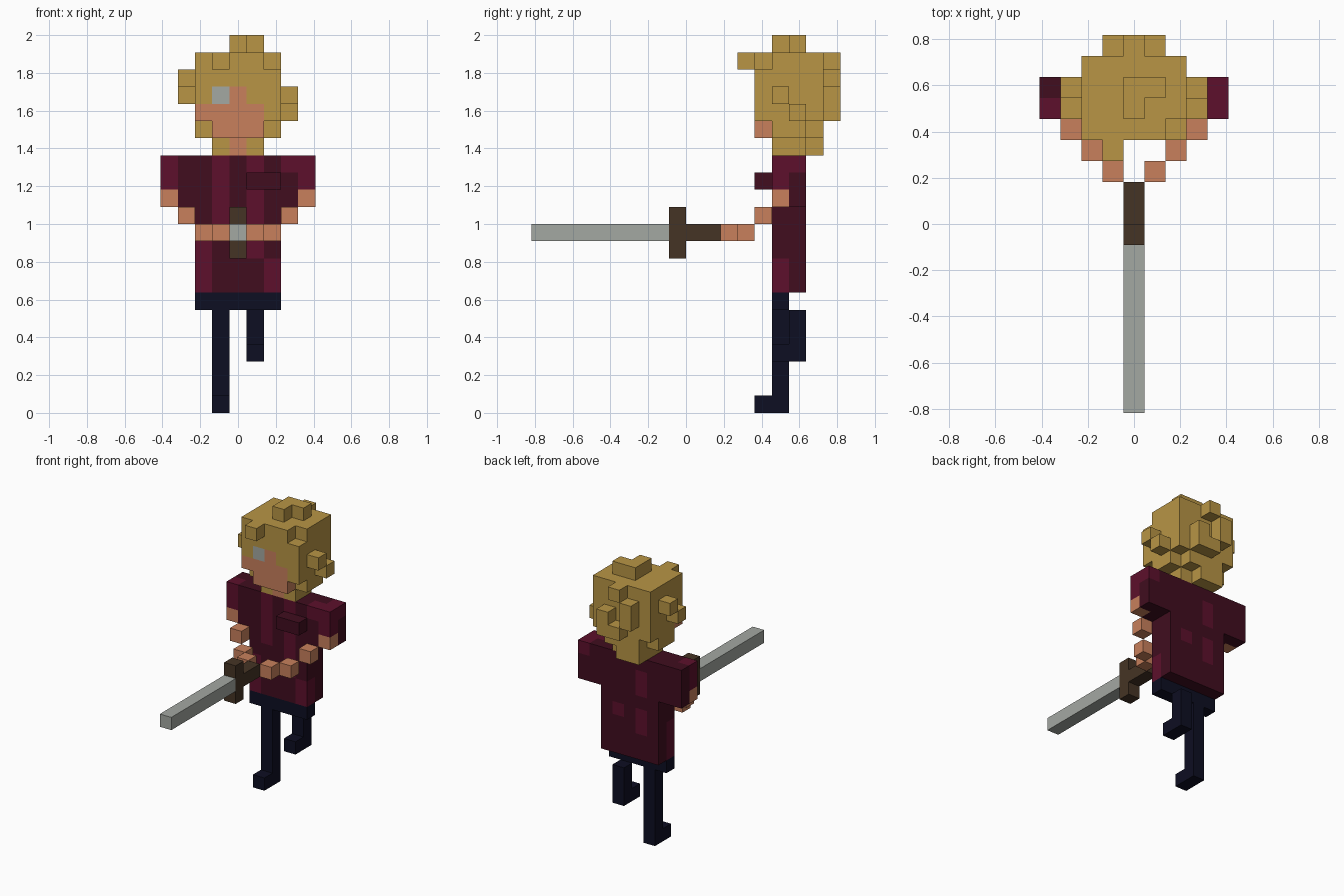
import bpy, bmesh
from mathutils import Vector

if "Cube" in bpy.data.objects:
    bpy.data.objects.remove(bpy.data.objects["Cube"])

V = 1 / 11          # edge of one cube

def mat(name, rgb):
    m = bpy.data.materials.new(name)
    m.diffuse_color = (*rgb, 1)
    m.use_nodes = True
    m.node_tree.nodes["Principled BSDF"].inputs["Base Color"].default_value = m.diffuse_color
    return m

MATS = {
    "hair": mat("golden hair", (.48, .30, .06)),
    "skin": mat("skin", (.58, .216, .107)),
    "wine": mat("dark wine cloth", (.052, .004, .0135)),
    "plum": mat("bright wine cloth", (.109, .005, .025)),
    "navy": mat("navy cloth", (.004, .0044, .016)),
    "wood": mat("brown grip", (.06, .034, .018)),
    "steel": mat("steel grey", (.371, .392, .361)),
}

cells = {}          # (x, y, z) cube -> (part, colour)

def box(part, colour, x, y, z):
    """Fill an inclusive block of cubes; each range is (first, last) or one number."""
    r = [(a, a) if isinstance(a, int) else a for a in (x, y, z)]
    for i in range(r[0][0], r[0][1] + 1):
        for j in range(r[1][0], r[1][1] + 1):
            for k in range(r[2][0], r[2][1] + 1):
                cells[i, j, k] = (part, colour)

def tint(colour, x, y, z):
    """Recolour one jacket block."""
    box("jacket", colour, x, y, z)

# head of hair: core block, tapering to the neck
box("hair", "hair", (-2, 2), (4, 7), (17, 20))
box("hair", "hair", (-2, 2), (5, 6), 16)
box("hair", "hair", (-1, 1), 7, 16)
box("hair", "hair", (-1, 1), 6, 15)
box("hair", "hair", (-1, 0), 7, 15)
box("hair", "hair", -1, 5, 15)
box("hair", "hair", 1, 5, 15)
del cells[2, 4, 20]
# loose curls
box("hair", "hair", (0, 1), 6, 21)
for curl in ((0, 5, 21), (-1, 3, 20), (-3, 6, 19), (-3, 5, 18), (3, 5, 18), (3, 6, 17),
             (0, 8, 20), (0, 8, 17), (1, 8, 18), (1, 8, 17), (-1, 8, 19), (-1, 8, 18)):
    box("hair", "hair", *curl)

# face, neck and eye
box("face", "skin", (-2, 1), 4, 17)
box("face", "skin", (-1, 1), 4, 16)
box("face", "skin", 0, 4, 18)
box("face", "skin", 0, 5, 15)
box("eye", "steel", -1, 4, 18)

# jacket body, sleeves and breast pocket
box("jacket", "wine", (-2, 2), (5, 6), (7, 14))
for s in (-1, 1):
    for i in (3, 4):
        box("jacket", "wine", s * i, (5, 6), (12, 14))
box("jacket", "wine", (1, 2), 4, 13)
# bright patches: front folds, hem, sleeves, back
tint("plum", -1, 5, (11, 14))
tint("plum", 1, 5, (9, 14))
tint("plum", -2, 5, (7, 9))
tint("plum", 2, 5, (7, 8))
tint("plum", -4, 5, (13, 14))
tint("plum", 4, 5, (13, 14))
tint("plum", 4, 6, 14)
tint("plum", 3, 5, 14)
tint("plum", -1, 6, (12, 13))
tint("plum", -1, 6, (9, 10))
tint("plum", 1, 6, 10)

# mirrored forearms reaching to the grip
for s in (-1, 1):
    for i, j, k in ((4, 5, 12), (3, 4, 11), (2, 3, 10), (1, 2, 10)):
        box("right_arm" if s < 0 else "left_arm", "skin", s * i, j, k)

# trousers: waist, standing leg, lifted leg
box("waist", "navy", (-2, 2), 5, 6)
box("standing_leg", "navy", -1, 5, (0, 5))
box("standing_leg", "navy", -1, 4, 0)
box("lifted_leg", "navy", 1, 6, (3, 5))
box("lifted_leg", "navy", 1, 5, 3)

# sword
box("sword_blade", "steel", 0, (-9, -2), 10)
box("sword_grip", "wood", 0, (-1, 1), 10)
box("sword_guard", "wood", 0, -1, (9, 11))

# turn the cubes of each part into one outer skin
def build(part):
    bm = bmesh.new()
    colours = sorted({c for p, c in cells.values() if p == part})
    for cell, (p, colour) in cells.items():
        if p != part:
            continue
        for axis in range(3):
            u, w = (axis + 1) % 3, (axis + 2) % 3
            for side in (0, 1):
                near = list(cell)
                near[axis] += 2 * side - 1
                if tuple(near) in cells:
                    continue
                ring = []
                for du, dw in ((0, 0), (1, 0), (1, 1), (0, 1)):
                    c = Vector(cell)
                    c[axis] += side
                    c[u] += du
                    c[w] += dw
                    c.x -= .5
                    ring.append(bm.verts.new(c * V))
                f = bm.faces.new(ring if side else ring[::-1])
                f.material_index = colours.index(colour)
    bmesh.ops.remove_doubles(bm, verts=bm.verts, dist=1e-4)
    me = bpy.data.meshes.new(part)
    bm.to_mesh(me)
    bm.free()
    for c in colours:
        me.materials.append(MATS[c])
    bpy.context.collection.objects.link(bpy.data.objects.new(part, me))

for part in sorted({p for p, c in cells.values()}):
    build(part)
